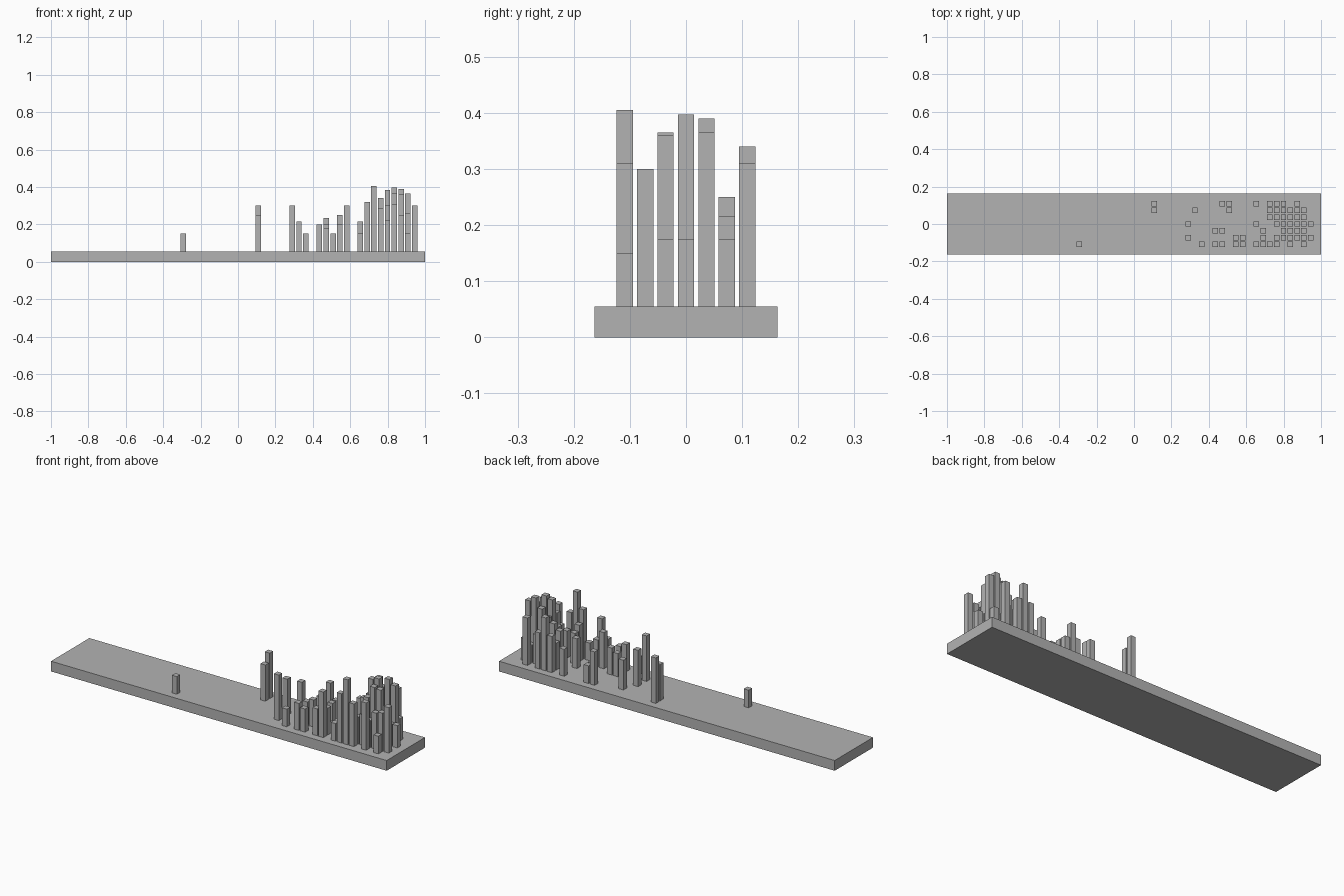
import bpy
import bmesh
from mathutils import Matrix, Vector

# Remove the default cube
default_cube = bpy.data.objects.get("Cube")
if default_cube:
    bpy.data.objects.remove(default_cube, do_unlink=True)

# One plain grey material for the whole model
grey = bpy.data.materials.new("plain grey")
grey.use_nodes = True
grey.diffuse_color = (0.45, 0.45, 0.45, 1)
grey.node_tree.nodes["Principled BSDF"].inputs["Base Color"].default_value = grey.diffuse_color

BASE_TOP = 0.055
PITCH = 0.0364
BAR_WIDTH = 0.029
FIRST_COLUMN = 0.945


def add_box(bm, centre_x, centre_y, bottom, top, width, depth):
    """Add an upright box standing between two heights."""
    centre = Vector((centre_x, centre_y, (bottom + top) / 2))
    size = Matrix.Diagonal((width, depth, top - bottom, 1))
    bmesh.ops.create_cube(bm, size=1, matrix=Matrix.Translation(centre) @ size)


def finish(bm, name):
    """Turn the collected boxes into a named, flat shaded object."""
    mesh = bpy.data.meshes.new(name)
    bm.to_mesh(mesh)
    bm.free()
    mesh.materials.append(grey)
    part = bpy.data.objects.new(name, mesh)
    bpy.context.scene.collection.objects.link(part)
    return part


# Long flat base slab
slab = bmesh.new()
add_box(slab, 0, 0, 0, BASE_TOP, 2, 0.326)
finish(slab, "base_slab")

# Bars on a regular grid, one row at a time from front to back:
# grid column counted from the left end -> bar top in hundredths
bar_rows = {
    "front_row": {34: 15, 16: 15, 14: 20, 13: 18, 11: 20, 10: 30,
                  8: 15, 7: 32, 6: 40.5, 5: 28.5, 3: 31, 1: 15},
    "second_row": {18: 30, 11: 25, 10: 20, 7: 25, 5: 20, 4: 22,
                   3: 20, 2: 25, 1: 26, 0: 30},
    "third_row": {14: 18, 13: 20, 7: 22, 4: 30, 3: 36.5, 2: 36, 1: 17.5},
    "middle_row": {18: 25, 8: 21.5, 5: 25, 4: 38.5, 3: 39.7, 2: 17, 1: 17, 0: 17.5},
    "fifth_row": {6: 25, 5: 28, 4: 30, 3: 34, 2: 39, 1: 36.5},
    "sixth_row": {23: 25, 17: 21.5, 12: 15, 6: 20, 5: 20, 4: 20,
                  3: 21.5, 2: 15, 1: 17.5},
    "back_row": {23: 30, 13: 23.5, 12: 15, 8: 20, 6: 25, 5: 34, 4: 25, 2: 31},
}

for row_number, (row_name, bars) in enumerate(bar_rows.items()):
    row = bmesh.new()
    row_y = (row_number - len(bar_rows) // 2) * PITCH
    for column, height in bars.items():
        add_box(row, FIRST_COLUMN - column * PITCH, row_y,
                BASE_TOP, height / 100, BAR_WIDTH, BAR_WIDTH)
    finish(row, row_name + "_bars")
